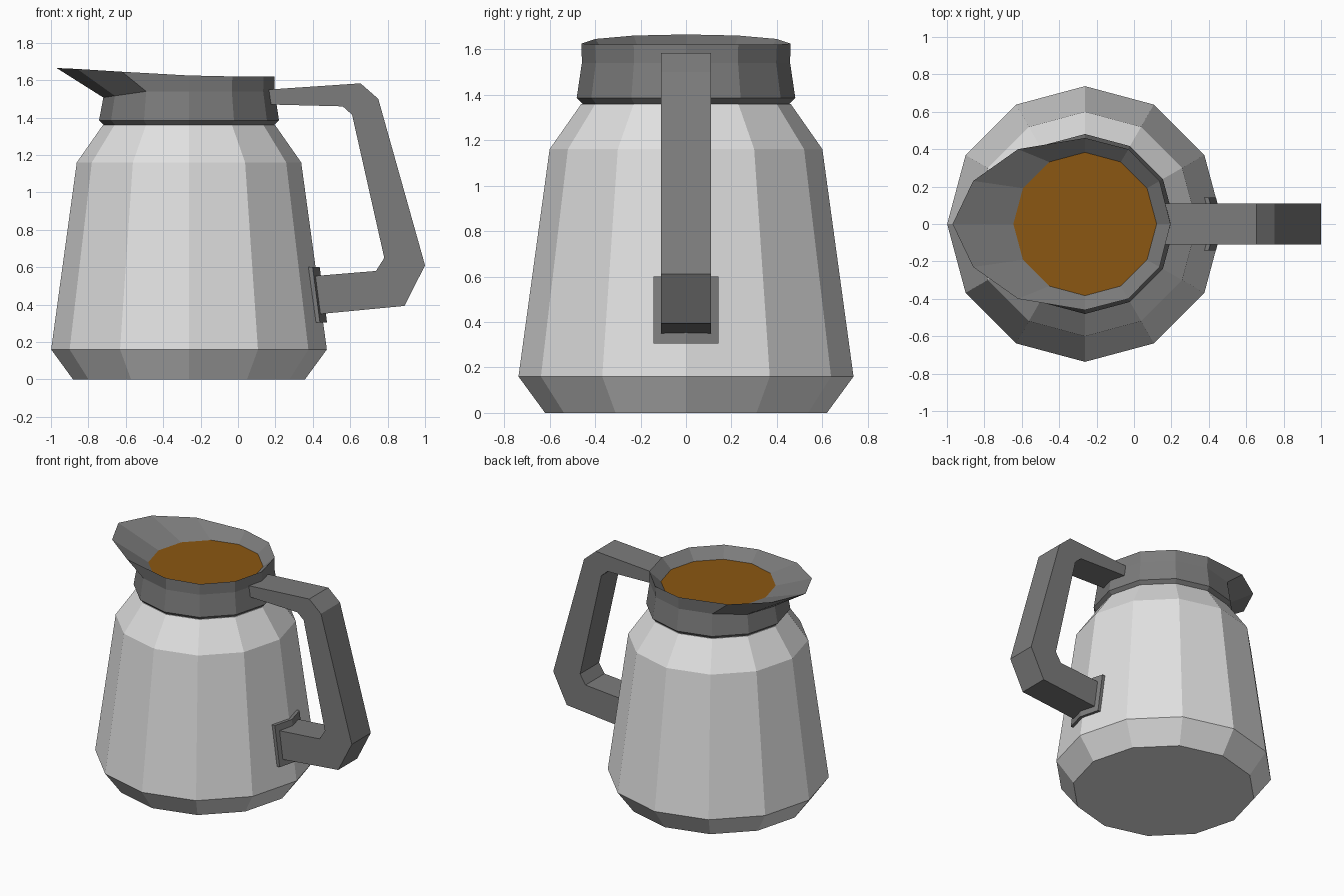
import bpy
import bmesh
from math import cos, sin, tau

if "Cube" in bpy.data.objects:
    bpy.data.objects.remove(bpy.data.objects["Cube"], do_unlink=True)

SIDES = 12
AXIS_X = -0.262


def material(name, rgb):
    m = bpy.data.materials.new(name)
    m.use_nodes = True
    m.diffuse_color = (*rgb, 1)
    bsdf = next(n for n in m.node_tree.nodes if n.type == 'BSDF_PRINCIPLED')
    bsdf.inputs["Base Color"].default_value = (*rgb, 1)
    return m


light_metal = material("light_metal", (0.75, 0.75, 0.75))
dark_plastic = material("dark_plastic", (0.2, 0.2, 0.2))
coffee_brown = material("coffee_brown", (0.26, 0.095, 0.006))


def loft(name, rings, mat, bottom=True, top=True):
    """Skin a stack of matching rings, listed anticlockwise, and cap the ends."""
    bm = bmesh.new()
    loops = [[bm.verts.new(p) for p in ring] for ring in rings]
    for a, b in zip(loops, loops[1:]):
        for i in range(len(a)):
            j = (i + 1) % len(a)
            bm.faces.new((a[i], a[j], b[j], b[i]))
    if bottom:
        bm.faces.new(loops[0][::-1])
    if top:
        bm.faces.new(loops[-1])
    mesh = bpy.data.meshes.new(name)
    bm.to_mesh(mesh)
    bm.free()
    mesh.materials.append(mat)
    obj = bpy.data.objects.new(name, mesh)
    bpy.context.collection.objects.link(obj)
    return obj


def ring(radius, z):
    return [(AXIS_X + radius * cos(tau * i / SIDES),
             radius * sin(tau * i / SIDES), z) for i in range(SIDES)]


def mirrored(half):
    """Complete a ring from its +y half, both end points lying on y = 0."""
    return half + [(x, -y, z) for x, y, z in half[-2:0:-1]]


# Faceted pot body
loft("pot_body", [ring(0.62, 0), ring(0.737, 0.16), ring(0.6, 1.16),
                  ring(0.46, 1.36)], light_metal)

# Collar whose rim is drawn out into a spout, then folds inward to the drink
neck = [(x, y, 1.54 - max(0, -0.5 - x) * 0.15) for x, y, z in ring(0.458, 0)]
rim = mirrored([(0.195, 0, 1.62), (0.137, 0.23, 1.62), (-0.03, 0.4, 1.62),
                (AXIS_X, 0.46, 1.625), (-0.62, 0.4, 1.645),
                (-0.86, 0.23, 1.66), (-0.97, 0, 1.665)])
loft("collar_and_spout", [ring(0.455, 1.36), ring(0.481, 1.385), neck, rim,
                          ring(0.383, 1.55)], dark_plastic, top=False)

# Drink surface
loft("coffee_surface", [ring(0.383, 1.55)], coffee_brown, bottom=False)

# Angular handle, an extruded side profile
profile = [(0.165, 1.55), (0.655, 1.583), (0.75, 1.5), (1.0, 0.61),
           (0.89, 0.393), (0.41, 0.347), (0.41, 0.553), (0.738, 0.58),
           (0.782, 0.65), (0.61, 1.415), (0.56, 1.46), (0.165, 1.47)]
loft("handle", [[(x, y, z) for x, z in profile] for y in (-0.11, 0.11)][::-1],
     dark_plastic)


# Mounting plate folded around the body edge
def plate_ring(edge_x, z):
    outline = [(0.02, 0), (-0.018, 0.143), (-0.042, 0.143),
               (-0.008, 0), (-0.042, -0.143), (-0.018, -0.143)]
    return [(edge_x + x, y, z) for x, y in outline]


loft("handle_plate", [plate_ring(0.456, 0.305), plate_ring(0.417, 0.6)],
     dark_plastic)
